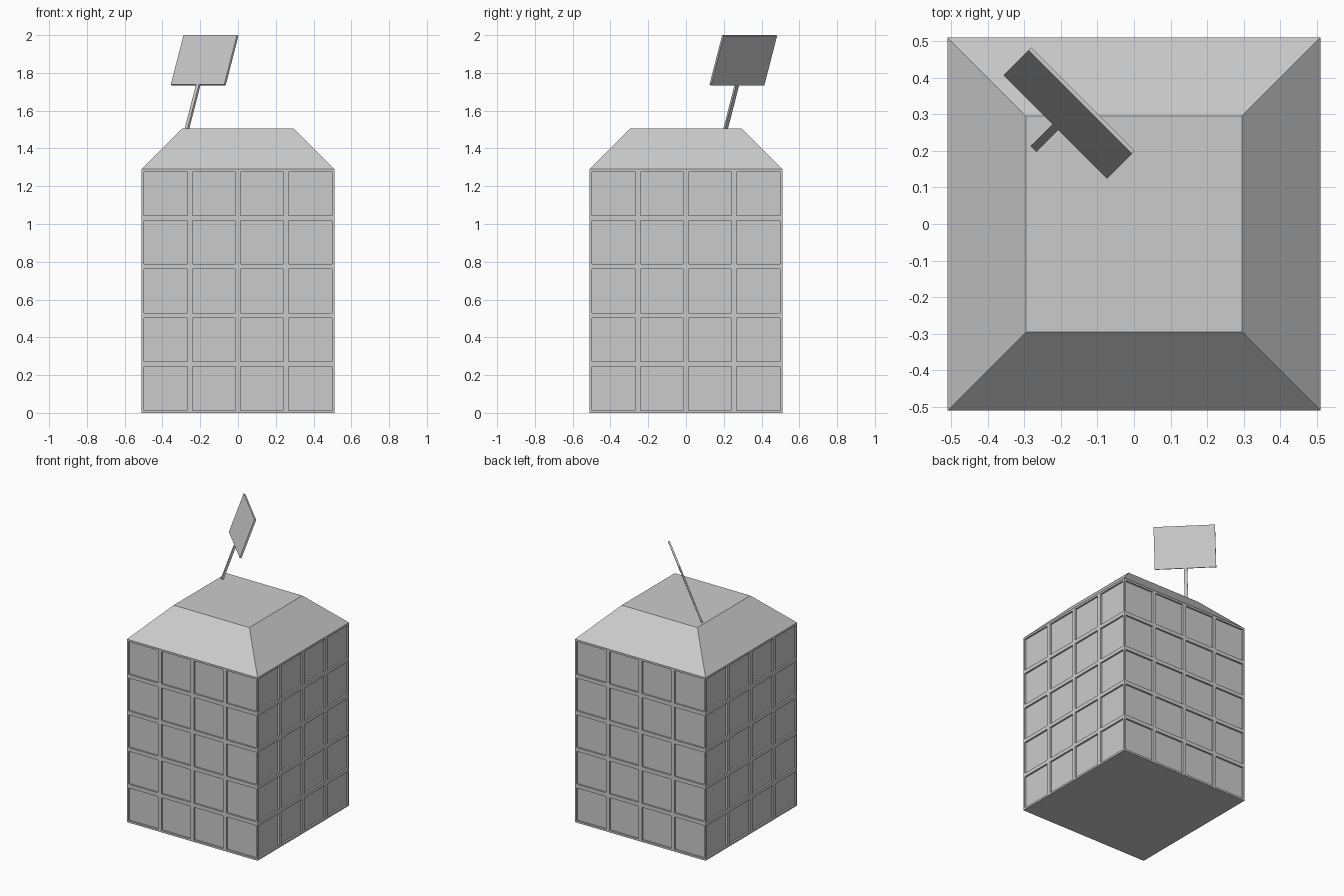
import bpy, bmesh
from math import radians, sqrt
from mathutils import Matrix, Vector

if "Cube" in bpy.data.objects:
    bpy.data.objects.remove(bpy.data.objects["Cube"])

HALF, WALL_H, ROOF_Z = 0.51, 1.29, 1.505
COLS, ROWS = 4, 5
BORDER, RECESS = 0.0135, 0.012


def finish(name, bm):
    bmesh.ops.recalc_face_normals(bm, faces=bm.faces)
    mesh = bpy.data.meshes.new(name)
    bm.to_mesh(mesh)
    bm.free()
    obj = bpy.data.objects.new(name, mesh)
    bpy.context.collection.objects.link(obj)
    return obj


def box(name, size, center, frame):
    bm = bmesh.new()
    bmesh.ops.create_cube(bm, size=1, matrix=frame @ Matrix.Translation(center)
                          @ Matrix.Diagonal((*size, 1)))
    return finish(name, bm)


# Walls: four gridded sides, every cell becomes a recessed window
bm = bmesh.new()
upright = (Matrix.Translation((0, -HALF, WALL_H / 2)) @ Matrix.Rotation(radians(90), 4, 'X')
           @ Matrix.Diagonal((HALF, WALL_H / 2, 1, 1)))
for i in range(4):
    bmesh.ops.create_grid(bm, x_segments=COLS, y_segments=ROWS, size=1,
                          matrix=Matrix.Rotation(radians(90 * i), 4, 'Z') @ upright)
bmesh.ops.remove_doubles(bm, verts=bm.verts, dist=0.001)
cells = list(bm.faces)
floor_edges = [e for e in bm.edges if all(v.co.z < 0.001 for v in e.verts)]
bmesh.ops.contextual_create(bm, geom=floor_edges)
bmesh.ops.recalc_face_normals(bm, faces=bm.faces)
bmesh.ops.inset_individual(bm, faces=cells, thickness=BORDER, use_even_offset=True)
for face in cells:
    inward = -face.normal * RECESS
    new = bmesh.ops.extrude_discrete_faces(bm, faces=[face])["faces"][0]
    bmesh.ops.translate(bm, verts=new.verts, vec=inward)
finish("walls", bm)

# Roof: truncated pyramid
bm = bmesh.new()
bmesh.ops.create_cone(bm, cap_ends=True, segments=4, radius1=HALF * sqrt(2),
                      radius2=0.295 * sqrt(2), depth=ROOF_Z - WALL_H,
                      matrix=Matrix.Translation((0, 0, (WALL_H + ROOF_Z) / 2))
                      @ Matrix.Rotation(radians(45), 4, 'Z'))
finish("roof", bm)

# Leaning sign on the roof corner
lean = (Matrix.Translation((-0.27, 0.21, ROOF_Z)) @ Matrix.Rotation(radians(-45), 4, 'Z')
        @ Matrix.Rotation(radians(-20), 4, 'X'))
box("sign_post", (0.022, 0.012, 0.27), Vector((0, 0, 0.125)), lean)
box("sign_panel", (0.40, 0.012, 0.28), Vector((0, 0, 0.385)), lean)
